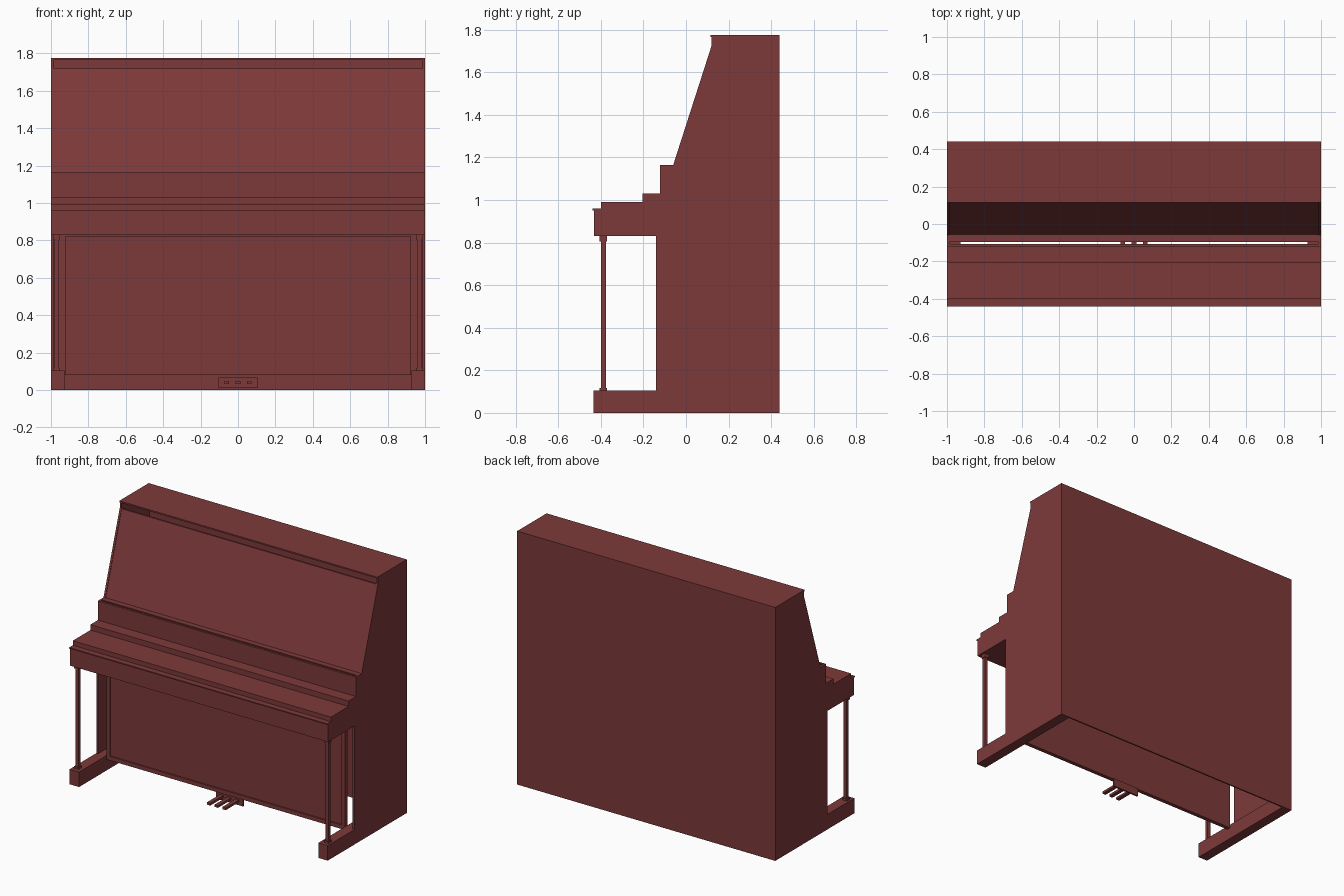
import bpy, bmesh

if "Cube" in bpy.data.objects:
    bpy.data.objects.remove(bpy.data.objects["Cube"])

wood = bpy.data.materials.new("mahogany_red")
wood.diffuse_color = (0.205, 0.041, 0.042, 1.0)
wood.use_nodes = True
wood.node_tree.nodes["Principled BSDF"].inputs["Base Color"].default_value = wood.diffuse_color


def finish(name, bm):
    bmesh.ops.recalc_face_normals(bm, faces=bm.faces)
    me = bpy.data.meshes.new(name)
    bm.to_mesh(me)
    bm.free()
    me.materials.append(wood)
    ob = bpy.data.objects.new(name, me)
    bpy.context.collection.objects.link(ob)
    return ob


def prism(name, profile, x0, x1):
    """Extrude a (y, z) profile along x."""
    bm = bmesh.new()
    face = bm.faces.new([bm.verts.new((x0, y, z)) for y, z in profile])
    ext = bmesh.ops.extrude_face_region(bm, geom=[face])
    verts = [g for g in ext["geom"] if isinstance(g, bmesh.types.BMVert)]
    bmesh.ops.translate(bm, verts=verts, vec=(x1 - x0, 0, 0))
    return finish(name, bm)


def box(name, x0, x1, y0, y1, z0, z1):
    return prism(name, [(y0, z0), (y1, z0), (y1, z1), (y0, z1)], x0, x1)


def mirrored(ob):
    """Add a mirrored copy on the other side of x = 0."""
    ob.modifiers.new("mirror", 'MIRROR')
    return ob


# Thin case sides, notched around the key bed and sloping to the lid
side = [(-0.14, 0.105), (0.43, 0.105), (0.43, 1.765), (0.12, 1.765),
        (0.12, 1.725), (-0.06, 1.165), (-0.122, 1.165), (-0.122, 1.03),
        (-0.108, 1.03), (-0.108, 0.83), (-0.14, 0.83)]
mirrored(prism("case_side", side, 0.986, 1.0))

# Back board and lid
box("back_board", -1, 1, 0.43, 0.44, 0, 1.765)
box("lid", -1, 1, 0.115, 0.44, 1.765, 1.775)

# Sloping upper front panel, open slot left under the lid
prism("upper_panel", [(-0.056, 1.165), (0.122, 1.72), (0.134, 1.72),
                      (-0.044, 1.165)], -0.986, 0.986)
# Ledge below it and the upright board in front, separated by a gap
box("panel_ledge", -0.986, 0.986, -0.095, -0.044, 1.155, 1.165)
box("name_board", -0.986, 0.986, -0.122, -0.107, 1.03, 1.165)

# Key bed with stepped closed key cover
prism("key_bed", [(-0.432, 0.83), (-0.108, 0.83), (-0.108, 1.03),
                  (-0.205, 1.03), (-0.205, 0.992), (-0.40, 0.992),
                  (-0.40, 0.96), (-0.44, 0.96), (-0.44, 0.952),
                  (-0.432, 0.952)], -1, 1)

# Lower front panel with a recessed field
bm = bmesh.new()
bmesh.ops.create_cube(bm, size=1)
bmesh.ops.scale(bm, vec=(1.85, 0.028, 0.74), verts=bm.verts)
bmesh.ops.translate(bm, vec=(0, -0.122, 0.45), verts=bm.verts)
bm.normal_update()
front = [f for f in bm.faces if f.normal.y < -0.9]
bmesh.ops.inset_region(bm, faces=front, thickness=0.04)
bmesh.ops.inset_region(bm, faces=front, thickness=0.0005, depth=-0.008)
finish("lower_panel", bm)

# Feet and front legs with end caps
mirrored(box("foot", 0.927, 1.0, -0.435, 0.43, 0, 0.105))
mirrored(box("front_leg", 0.957, 0.98, -0.40, -0.377, 0.105, 0.83))
mirrored(box("leg_top_cap", 0.951, 0.986, -0.406, -0.371, 0.805, 0.83))
mirrored(box("leg_bottom_cap", 0.951, 0.986, -0.406, -0.371, 0.105, 0.118))

# Pedal plate and three pedals
box("pedal_plate", -0.105, 0.105, -0.095, -0.083, 0.01, 0.068)
for i, x in enumerate((-0.06, 0, 0.06)):
    box(f"pedal_{i + 1}", x - 0.013, x + 0.013, -0.24, -0.09, 0.031, 0.047)
